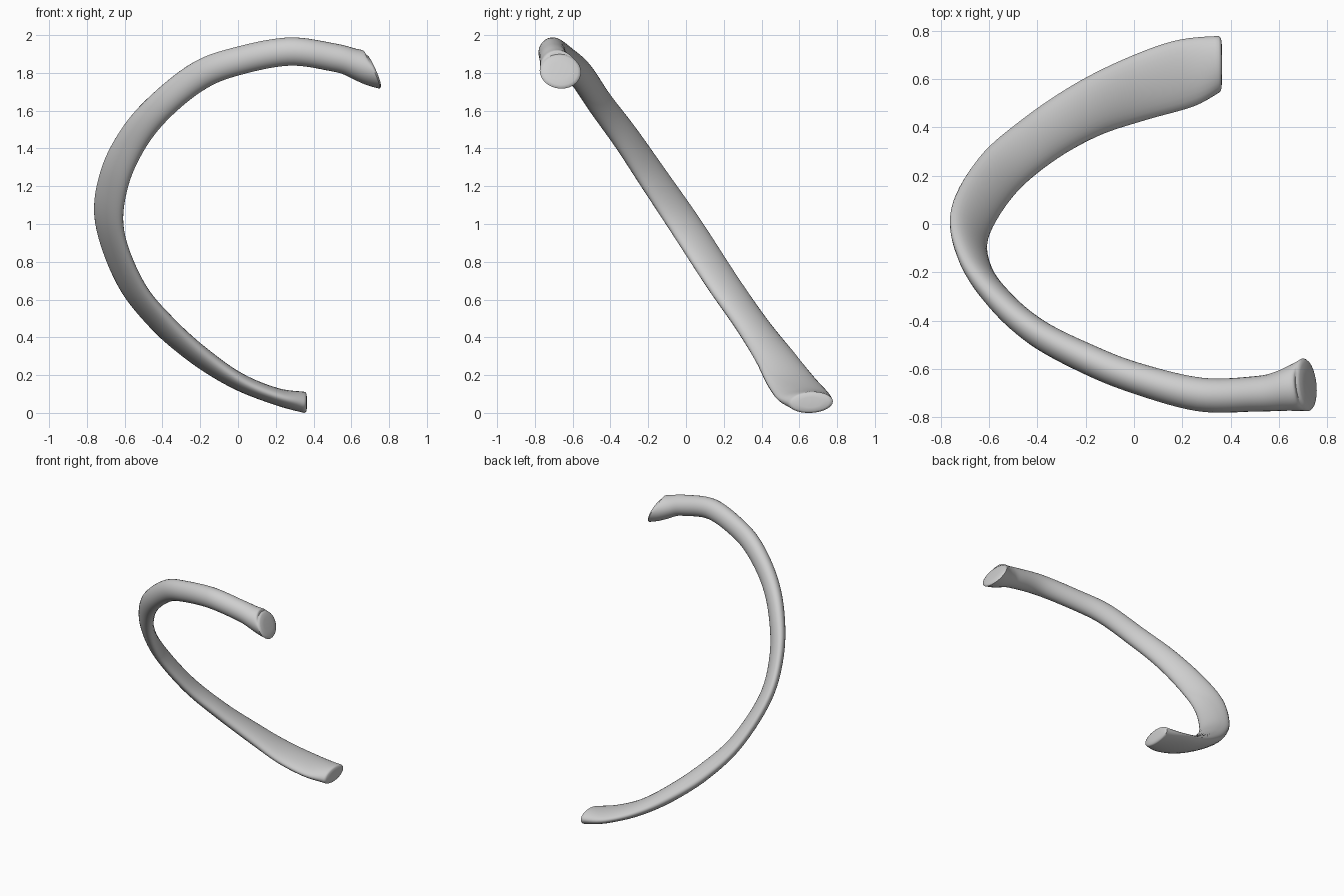
import bpy, bmesh, math
from mathutils import Vector

cube = bpy.data.objects.get("Cube")
if cube:
    bpy.data.objects.remove(cube, do_unlink=True)

SIDES = 28          # points around the cross-section
STEPS = 7           # rings between neighbouring stations


def make_material(name, color):
    mat = bpy.data.materials.new(name)
    mat.use_nodes = True
    mat.diffuse_color = color
    mat.node_tree.nodes["Principled BSDF"].inputs["Base Color"].default_value = color
    return mat


# Stations along the bone: centre, direction of the broad axis, half width, half thickness
stations = [
    ((.35, .66, .068), (0, 1, .05), .118, .056),
    ((.2, .62, .1), (-.05, 1, 0), .142, .045),
    ((0, .555, .18), (-.15, 1, 0), .134, .046),
    ((-.2, .47, .31), (-.35, .92, 0), .118, .051),
    ((-.4, .345, .485), (-.58, .81, .04), .108, .05),
    ((-.57, .195, .7), (-.67, .7, .22), .108, .045),
    ((-.68, 0, 1), (-.68, .6, .43), .106, .043),
    ((-.655, -.17, 1.25), (-.65, .5, .57), .098, .046),
    ((-.55, -.32, 1.47), (-.6, .42, .68), .088, .052),
    ((-.4, -.45, 1.645), (-.52, .34, .79), .08, .057),
    ((-.2, -.555, 1.8), (-.4, .25, .88), .078, .062),
    ((0, -.635, 1.875), (-.25, .15, .95), .075, .064),
    ((.27, -.705, 1.925), (-.05, .1, 1), .075, .07),
    ((.5, -.703, 1.895), (.1, 0, 1), .074, .073),
    ((.61, -.69, 1.865), (.05, 0, 1), .077, .084),
    ((.71, -.665, 1.82), (-.4, 0, .9), .1, .11),
]

# Cutting-plane normals: along the path, with tilted planes at both ends
centres = [Vector(s[0]) for s in stations]
normals = [(b - a).normalized() for a, b in zip(centres, centres[2:])]
normals = [Vector((-1, 0, 0))] + normals + [Vector((.9, .1, .4)).normalized()]
keys = [(c, Vector(s[1]).normalized(), n, Vector((s[2], s[3], 0)))
        for c, s, n in zip(centres, stations, normals)]


def spline(p, q, r, s, t):
    """Smooth curve between q and r."""
    return (q * 2 + (r - p) * t + (p * 2 - q * 5 + r * 4 - s) * t ** 2
            + (q * 3 - p - r * 3 + s) * t ** 3) / 2


def sample(i, t):
    last = len(keys) - 1
    near = [keys[min(max(i + k, 0), last)] for k in (-1, 0, 1, 2)]
    return [spline(*column, t) for column in zip(*near)]


bm = bmesh.new()


def add_ring(frame, scale=1, push=0):
    centre, broad, normal, size = frame
    normal = normal.normalized()
    broad = (broad - normal * broad.dot(normal)).normalized()
    thin = normal.cross(broad)
    ring = []
    for k in range(SIDES):
        a = math.tau * k / SIDES
        offset = broad * size.x * math.cos(a) + thin * size.y * math.sin(a)
        ring.append(bm.verts.new(centre + offset * scale + normal * push))
    return ring


# Shaft rings, with softly rounded ends
frames = [sample(i, k / STEPS) for i in range(len(keys) - 1) for k in range(STEPS)]
frames.append(sample(len(keys) - 1, 0))
rounding = [(.95, .007), (.84, .012), (.5, .015)]
rings = [add_ring(frames[0], s, -d) for s, d in reversed(rounding)]
rings += [add_ring(f) for f in frames]
rings += [add_ring(frames[-1], s, d) for s, d in rounding]

for lower, upper in zip(rings, rings[1:]):
    for k in range(SIDES):
        j = (k + 1) % SIDES
        bm.faces.new((lower[k], lower[j], upper[j], upper[k]))
bm.faces.new(rings[0][::-1])
bm.faces.new(rings[-1])
bmesh.ops.recalc_face_normals(bm, faces=bm.faces)

# Stand the bone on the floor
floor = min(v.co.z for v in bm.verts)
bmesh.ops.translate(bm, verts=bm.verts, vec=(0, 0, -floor))

mesh = bpy.data.meshes.new("rib_bone")
bm.to_mesh(mesh)
bm.free()
rib = bpy.data.objects.new("rib_bone", mesh)
bpy.context.collection.objects.link(rib)
mesh.materials.append(make_material("light grey", (.62, .62, .62, 1)))

bpy.ops.object.select_all(action="DESELECT")
rib.select_set(True)
bpy.context.view_layer.objects.active = rib
bpy.ops.object.shade_smooth_by_angle(angle=math.radians(40))
